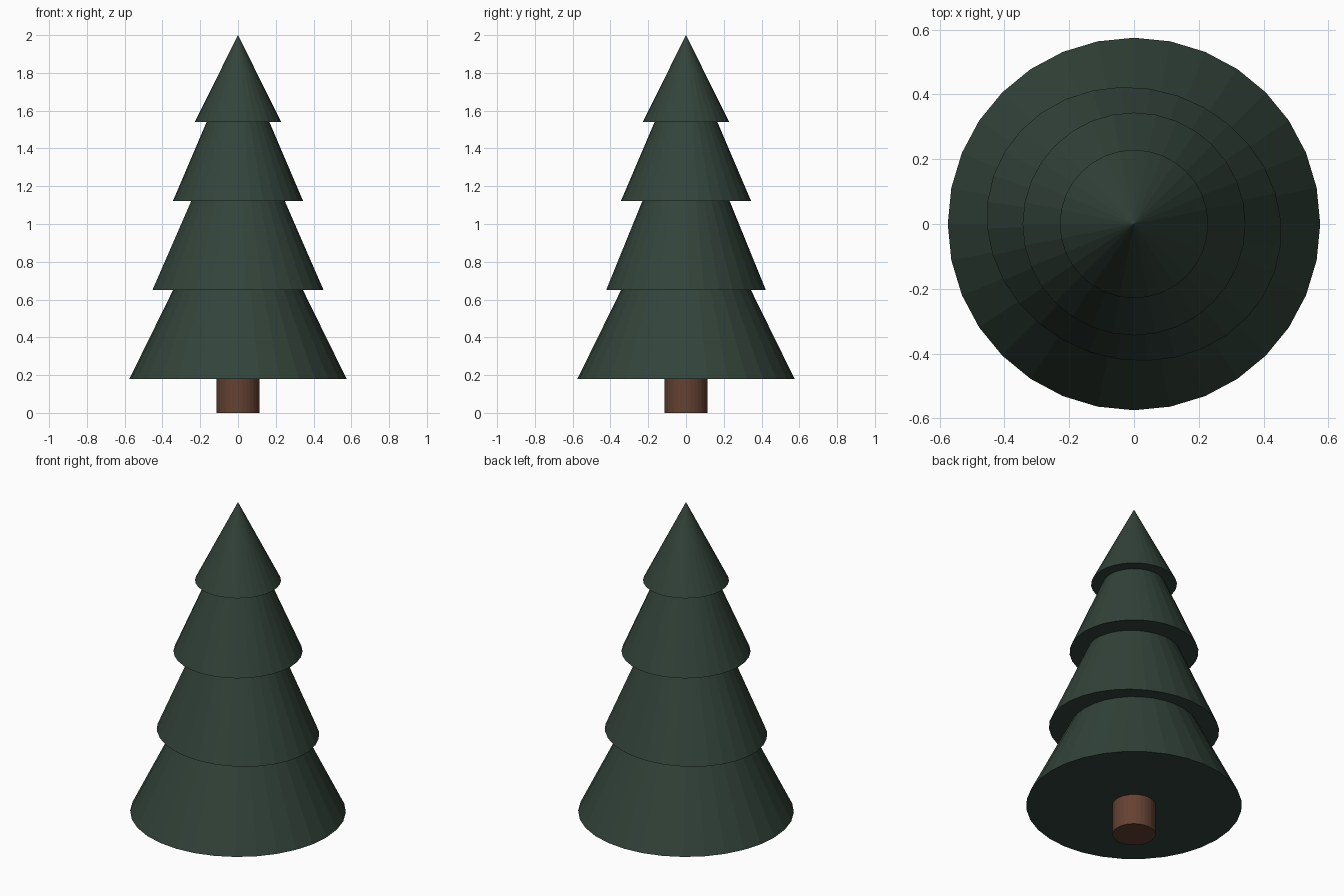
import bpy
from math import radians

if "Cube" in bpy.data.objects:
    bpy.data.objects.remove(bpy.data.objects["Cube"])

SIDES = 32


def material(name, rgb):
    mat = bpy.data.materials.new(name)
    mat.diffuse_color = (*rgb, 1)
    mat.use_nodes = True
    mat.node_tree.nodes["Principled BSDF"].inputs["Base Color"].default_value = mat.diffuse_color
    return mat


def cone(name, z0, z1, r0, r1, mat, squash=1.0, turn=0.0):
    """Upright cone or cylinder from z0 to z1, optionally oval and turned."""
    bpy.ops.mesh.primitive_cone_add(vertices=SIDES, radius1=r0, radius2=r1,
                                    depth=z1 - z0, location=(0, 0, (z0 + z1) / 2))
    ob = bpy.context.object
    ob.name = name
    ob.scale.y = squash
    ob.rotation_euler.z = radians(turn)
    ob.data.materials.append(mat)
    return ob


bark = material("bark", (0.127, 0.053, 0.032))
needles = material("needles", (0.032, 0.056, 0.042))

# Trunk, running a little way into the lowest tier
cone("trunk", 0, 0.30, 0.115, 0.115, bark)

# Branch tiers from bottom to top; the second is slightly oval
tiers = [
    ("bottom_tier", 0.18, 1.35, 0.575, 1.0, 0),
    ("lower_middle_tier", 0.65, 1.69, 0.459, 0.912, -19),
    ("upper_middle_tier", 1.123, 1.93, 0.344, 1.0, 0),
    ("top_tier", 1.54, 2.0, 0.229, 1.0, 0),
]
for name, z0, z1, radius, squash, turn in tiers:
    cone(name, z0, z1, radius, 0, needles, squash, turn)
